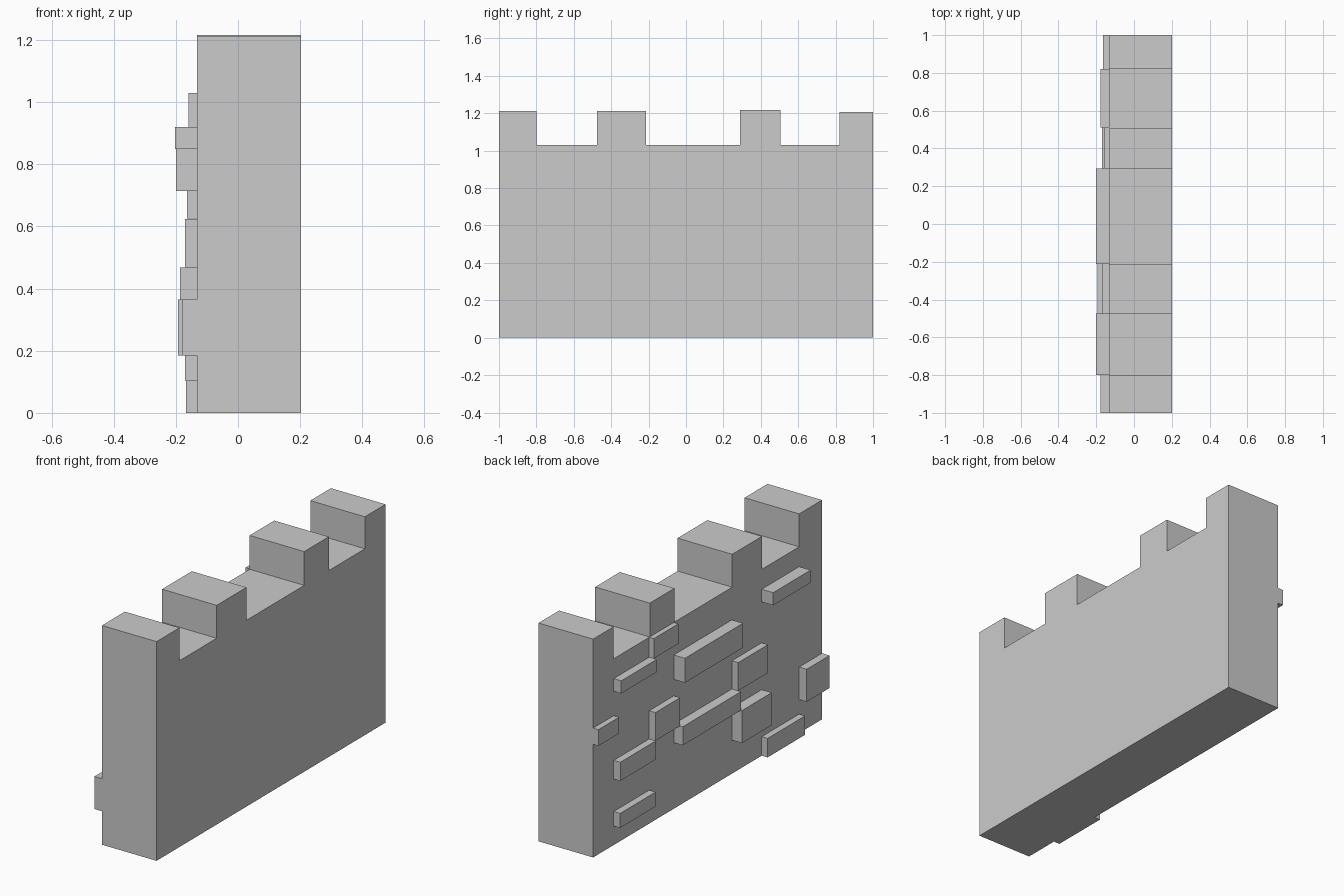
import bpy, bmesh

if "Cube" in bpy.data.objects:
    bpy.data.objects.remove(bpy.data.objects["Cube"])

X_BACK, X_FACE = 0.202, -0.132
WALL_TOP = 1.03
MERLONS = [(-1, -0.8, 1.212), (-0.475, -0.215, 1.212),
           (0.29, 0.505, 1.217), (0.82, 1, 1.207)]


def add_object(name, bm):
    bmesh.ops.recalc_face_normals(bm, faces=bm.faces)
    mesh = bpy.data.meshes.new(name)
    bm.to_mesh(mesh)
    bm.free()
    obj = bpy.data.objects.new(name, mesh)
    bpy.context.collection.objects.link(obj)
    return obj


def prism(name, profile, x0, x1):
    """Extrude a (y, z) outline from x0 to x1."""
    bm = bmesh.new()
    face = bm.faces.new([bm.verts.new((x0, y, z)) for y, z in profile])
    ext = bmesh.ops.extrude_face_region(bm, geom=[face])
    verts = [v for v in ext["geom"] if isinstance(v, bmesh.types.BMVert)]
    bmesh.ops.translate(bm, verts=verts, vec=(x1 - x0, 0, 0))
    return add_object(name, bm)


# Crenellated wall: one stepped outline, extruded through its thickness
outline = [(1, 0), (-1, 0)]
for y0, y1, top in MERLONS:
    if y0 > -1:
        outline.append((y0, WALL_TOP))
    outline += [(y0, top), (y1, top)]
    if y1 < 1:
        outline.append((y1, WALL_TOP))
prism("battlement_wall", outline, X_BACK, X_FACE)

# Raised stones on the outer face: y range, z range, outer x
STONES = [
    (0.82, 1.0, 0.625, 0.715, -0.164),
    (0.51, 0.82, 0.85, 0.92, -0.178),
    (0.51, 0.82, 0.365, 0.468, -0.172),
    (0.51, 0.82, 0.105, 0.185, -0.171),
    (0.295, 0.51, 0.468, 0.624, -0.17),
    (0.295, 0.51, 0.92, 1.03, -0.16),
    (-0.213, 0.295, 0.715, 0.85, -0.2),
    (-0.213, 0.295, 0.365, 0.468, -0.187),
    (-0.473, -0.213, 0.468, 0.624, -0.17),
    (-0.473, -0.213, 0.185, 0.365, -0.193),
    (-0.8, -0.473, 0.85, 0.92, -0.202),
    (-0.8, -0.473, 0.0, 0.105, -0.168),
    (-1.0, -0.8, 0.185, 0.365, -0.178),
]
for i, (y0, y1, z0, z1, x) in enumerate(STONES, 1):
    prism(f"raised_stone_{i:02d}", [(y0, z0), (y1, z0), (y1, z1), (y0, z1)], X_FACE, x)
